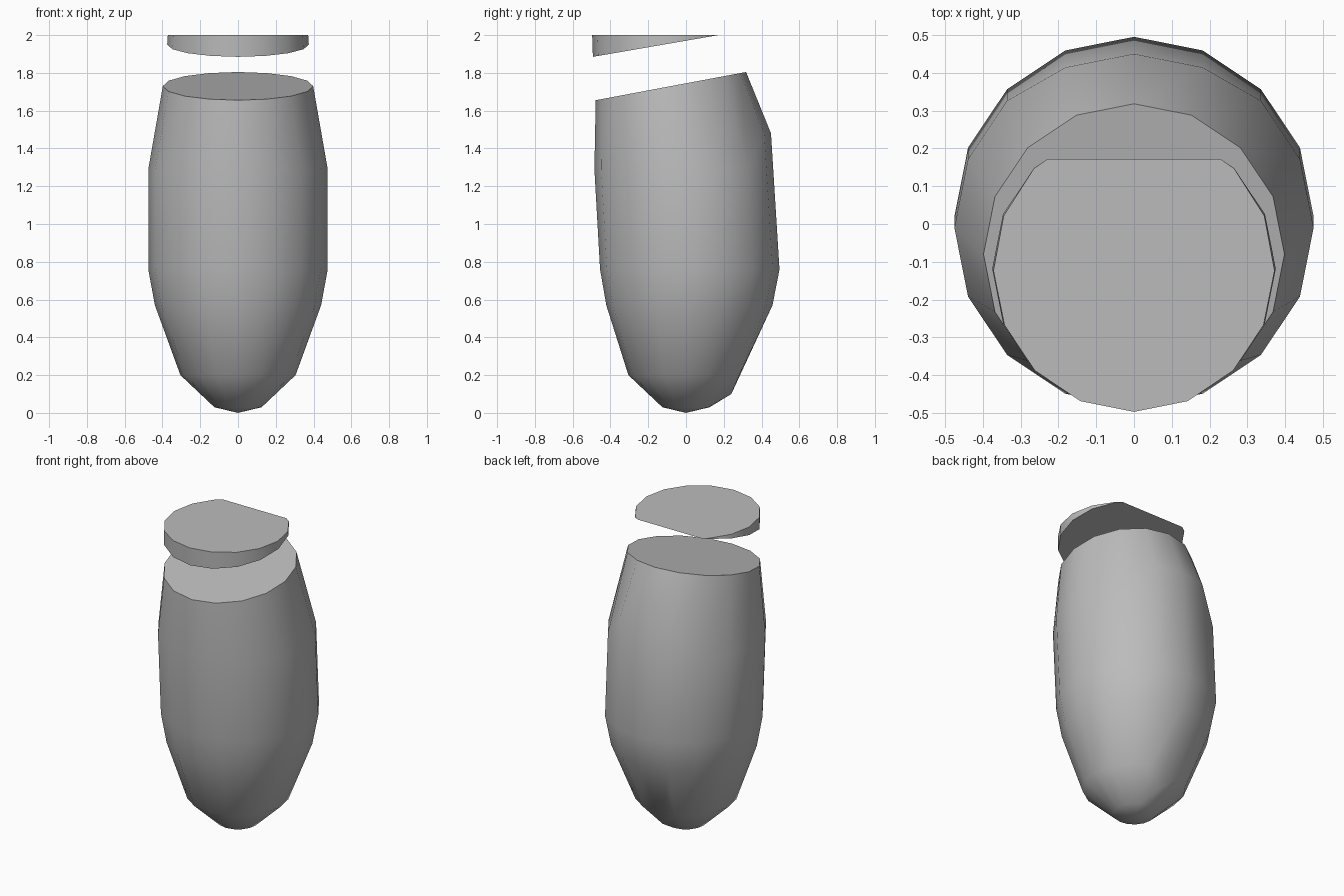
import bpy
import bmesh
from math import sin, cos, pi, radians
from mathutils import Vector

SIDES = 16

if "Cube" in bpy.data.objects:
    bpy.data.objects.remove(bpy.data.objects["Cube"])

grey = bpy.data.materials.new("plain grey")
grey.use_nodes = True
colour = (0.5, 0.5, 0.5, 1)
grey.diffuse_color = colour
grey.node_tree.nodes["Principled BSDF"].inputs["Base Color"].default_value = colour


def ring(bm, radius, centre_y, height):
    """Sixteen-sided ring starting at the back; height is a function of y and index."""
    verts = []
    for i in range(SIDES):
        a = 2 * pi * i / SIDES
        y = centre_y + radius * cos(a)
        verts.append(bm.verts.new((-radius * sin(a), y, height(y, i))))
    return verts


def bridge(bm, lower, upper):
    for i in range(SIDES):
        j = (i + 1) % SIDES
        bm.faces.new((lower[i], lower[j], upper[j], upper[i]))


def finish(bm, name):
    bmesh.ops.recalc_face_normals(bm, faces=bm.faces)
    mesh = bpy.data.meshes.new(name)
    bm.to_mesh(mesh)
    bm.free()
    mesh.materials.append(grey)
    obj = bpy.data.objects.new(name, mesh)
    bpy.context.collection.objects.link(obj)
    bpy.ops.object.select_all(action='DESELECT')
    obj.select_set(True)
    bpy.context.view_layer.objects.active = obj
    bpy.ops.object.shade_smooth_by_angle(angle=radians(40))
    return obj


# Tapered body: radius, centre y, height, height at the back
profile = [
    (0.125, 0.0, 0.03, 0.03),
    (0.305, 0.0, 0.20, 0.20),
    (0.44, 0.018, 0.57, 0.57),
    (0.475, 0.02, 0.76, 0.76),
    (0.475, -0.01, 1.29, 1.48),
]
bm = bmesh.new()
rings = []
for radius, cy, z, back_z in profile:
    def level(y, i, z=z, back_z=back_z):
        return back_z if i in (0, 1, SIDES - 1) else z
    rings.append(ring(bm, radius, cy, level))

# Pulled-in back of the lower shell and of the upper shoulder
rings[1][0].co = Vector((0, 0.24, 0.10))
for i in (0, 1, -1):
    rings[4][i].co.y -= 0.015

# Slanted cut at the top
rings.append(ring(bm, 0.398, -0.08, lambda y, i: 1.655 + 0.1875 * (y + 0.48)))
for lower, upper in zip(rings, rings[1:]):
    bridge(bm, lower, upper)
bm.faces.new(rings[-1])
tip = bm.verts.new((0, 0, 0))
for i in range(SIDES):
    bm.faces.new((tip, rings[0][(i + 1) % SIDES], rings[0][i]))
finish(bm, "body")

# Floating wedge slice: slanted underside, trimmed flat on top
bm = bmesh.new()
low = ring(bm, 0.375, -0.118, lambda y, i: 1.885 + 0.173 * (y + 0.493))
high = ring(bm, 0.365, -0.135, lambda y, i: 2.1)
bridge(bm, low, high)
bm.faces.new(low)
bm.faces.new(high)
geom = bm.verts[:] + bm.edges[:] + bm.faces[:]
cut = bmesh.ops.bisect_plane(bm, geom=geom, plane_co=(0, 0, 2),
                             plane_no=(0, 0, 1), clear_outer=True)
edges = [e for e in cut["geom_cut"] if isinstance(e, bmesh.types.BMEdge)]
bmesh.ops.holes_fill(bm, edges=edges, sides=0)
finish(bm, "top_slice")
